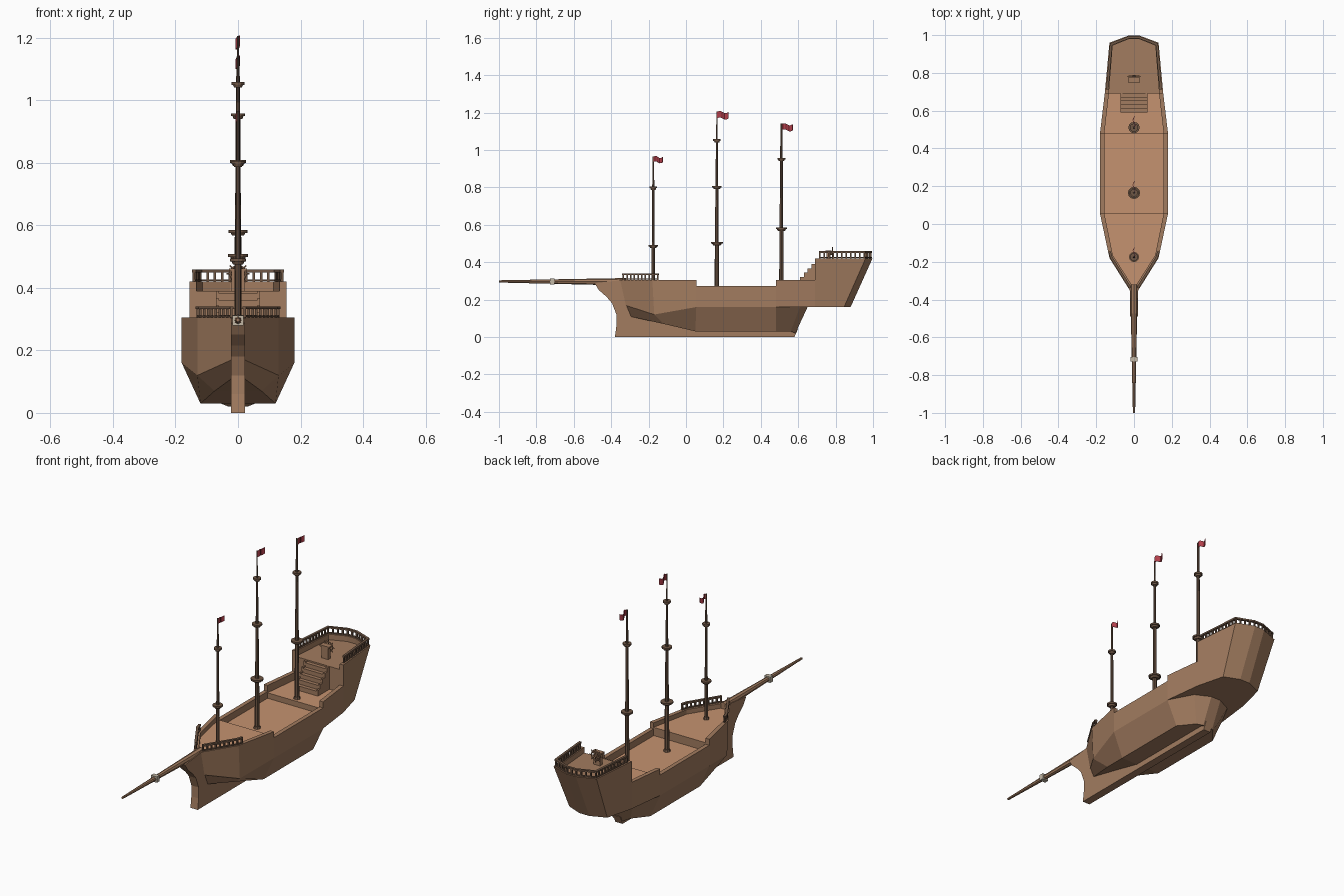
import bpy, bmesh, math
from mathutils import Vector, Matrix

if "Cube" in bpy.data.objects:
    bpy.data.objects.remove(bpy.data.objects["Cube"])


def material(name, rgb):
    m = bpy.data.materials.new(name)
    m.diffuse_color = (*rgb, 1)
    m.use_nodes = True
    m.node_tree.nodes["Principled BSDF"].inputs["Base Color"].default_value = m.diffuse_color
    return m


WOOD = material("hull_wood", (0.36, 0.20, 0.115))
DECK = material("deck_wood", (0.56, 0.29, 0.16))
DARK = material("mast_wood", (0.16, 0.095, 0.06))
RED = material("flag_red", (0.45, 0.05, 0.07))
ROPE = material("rope", (0.55, 0.48, 0.38))


def finish(name, bm, *mats):
    bmesh.ops.recalc_face_normals(bm, faces=bm.faces)
    me = bpy.data.meshes.new(name)
    bm.to_mesh(me)
    bm.free()
    for m in mats:
        me.materials.append(m)
    ob = bpy.data.objects.new(name, me)
    bpy.context.collection.objects.link(ob)
    return ob


def mirrored_grid(bm, rows):
    """Verts indexed [side][row][i]; side 1 mirrors side 0 across x."""
    return [[[bm.verts.new((s * x, y, z)) for x, y, z in row] for row in rows] for s in (1, -1)]


def skin(bm, v):
    for side in v:
        for a, b in zip(side, side[1:]):
            for i in range(len(a) - 1):
                bm.faces.new((a[i], a[i + 1], b[i + 1], b[i]))


def across(bm, v, r):
    return bm.faces.new(v[0][r] + v[1][r][::-1])


def box(bm, centre, size):
    m = Matrix.Translation(centre) @ Matrix.Diagonal((*size, 1))
    bmesh.ops.create_cube(bm, size=1, matrix=m)


def beam(bm, p, q, w, h):
    p, q = Vector(p), Vector(q)
    d = q - p
    m = Matrix.Translation((p + q) / 2) @ d.to_track_quat('Y', 'Z').to_matrix().to_4x4()
    bmesh.ops.create_cube(bm, size=1, matrix=m @ Matrix.Diagonal((w, d.length + w * 0.5, h, 1)))


def cone(bm, p, q, r1, r2, n=8):
    p, q = Vector(p), Vector(q)
    d = q - p
    m = Matrix.Translation((p + q) / 2) @ d.to_track_quat('Z', 'Y').to_matrix().to_4x4()
    bmesh.ops.create_cone(bm, cap_ends=True, segments=n, radius1=r1, radius2=r2,
                          depth=d.length, matrix=m)


# Lower hull: faceted loft from the bilge line to the chine
bilge = [(.02, -.325, .17), (.13, -.17, .12), (.18, .055, .16), (.18, .48, .16),
         (.11, .61, .16), (.03, .65, .16)]
chine = [(.02, -.30, .11), (.075, -.12, .07), (.12, .05, .03), (.12, .48, .03),
         (.055, .56, .03), (.03, .585, .02)]
bm = bmesh.new()
v = mirrored_grid(bm, [bilge, chine])
skin(bm, v)
for i in range(5):
    bm.faces.new((v[0][1][i], v[0][1][i + 1], v[1][1][i + 1], v[1][1][i]))
for e in (0, -1):
    bm.faces.new((v[0][0][e], v[0][1][e], v[1][1][e], v[1][0][e]))
across(bm, v, 0)
finish("lower_hull", bm, WOOD)


def hull_zone(name, bottom, top, inner, z_top, z_deck, wrap=None, deck=DECK):
    """Upper hull section with bulwarks round a sunken deck; wrap closes one end (0 or -1)."""
    bm = bmesh.new()
    v = mirrored_grid(bm, [bottom, [(*p, z_top) for p in top],
                           [(*p, z_top) for p in inner], [(*p, z_deck) for p in inner]])
    skin(bm, v)
    for e in (0, -1):
        if e == wrap:
            for r in range(3):
                bm.faces.new((v[0][r][e], v[1][r][e], v[1][r + 1][e], v[0][r + 1][e]))
        else:
            for s in v:
                bm.faces.new([s[r][e] for r in range(4)])
            bm.faces.new((v[0][0][e], v[0][3][e], v[1][3][e], v[1][0][e]))
    across(bm, v, 0)
    across(bm, v, 3).material_index = 1
    finish(name, bm, WOOD, deck)


hull_zone("bow_section", bilge[:3], [(.02, -.355), (.13, -.18), (.18, .055)],
          [(.01, -.325), (.112, -.165), (.157, .055)], .305, .28, 0)
hull_zone("waist_section", bilge[2:4], [(.18, .055), (.18, .48)],
          [(.157, .055), (.157, .48)], .272, .235)
hull_zone("aft_section", [(.18, .48, .16), (.155, .69, .16)], [(.18, .48), (.155, .69)],
          [(.157, .48), (.133, .69)], .305, .265)
hull_zone("stern_castle", [(.155, .69, .16), (.115, .845, .16), (.03, .88, .16)],
          [(.155, .69), (.13, .96), (.03, .997)],
          [(.133, .69), (.113, .945), (.025, .98)], .42, .39, -1, WOOD)

# Stem and keel: one side profile given thickness
profile = [(-.33, .305), (-.49, .288), (-.465, .25), (-.425, .215), (-.395, .18), (-.372, .12),
           (-.372, .06), (-.38, 0), (.58, 0), (.60, .045), (.05, .045), (-.25, .12), (-.31, .2)]
bm = bmesh.new()
f = bm.faces.new([bm.verts.new((-.022, y, z)) for y, z in profile])
g = bmesh.ops.extrude_face_region(bm, geom=[f])['geom']
bmesh.ops.translate(bm, vec=(.044, 0, 0), verts=[x for x in g if isinstance(x, bmesh.types.BMVert)])
finish("stem_and_keel", bm, WOOD)

# Bowsprit with its lashing
bm = bmesh.new()
cone(bm, (0, -.32, .295), (0, -1, .297), .02, .006)
finish("bowsprit", bm, WOOD)
bm = bmesh.new()
box(bm, (0, -.715, .296), (.036, .024, .032))
finish("bowsprit_lashing", bm, ROPE)


def railing(name, path, z, h, gap=.024):
    """Balustrade along an xy path: top rail, foot rail and evenly spaced posts."""
    bm = bmesh.new()
    for a, b in zip(path, path[1:]):
        a, b = Vector((*a, 0)), Vector((*b, 0))
        for dz, w, t in ((h - .004, .013, .009), (.004, .010, .005)):
            o = Vector((0, 0, z + dz))
            beam(bm, a + o, b + o, w, t)
        n = max(1, round((b - a).length / gap))
        for i in range(n + 1):
            c = a.lerp(b, i / n)
            box(bm, (c.x, c.y, z + h / 2), (.008, .008, h))
    finish(name, bm, DARK)


for s, side in ((1, "right"), (-1, "left")):
    railing("bow_rail_" + side, [(s * .022, -.335), (s * .12, -.178), (s * .128, -.15)], .305, .035)
stern = [(.141, .715), (.121, .952), (.027, .988)]
railing("stern_rail", stern + [(-x, y) for x, y in stern[::-1]], .42, .038)

# Stairs up to the stern castle, with side cheeks
bm = bmesh.new()
for i in range(5):
    y0, z1 = .59 + i * .02, .29 + i * .023
    box(bm, (0, (y0 + .695) / 2, (.26 + z1) / 2), (.124, .695 - y0, z1 - .26))
    for s in (-1, 1):
        box(bm, (s * .066, (y0 + .69) / 2, (.255 + z1) / 2), (.010, .69 - y0, z1 - .24))
finish("stern_stairs", bm, WOOD)

# Helm: stand and spoked wheel
bm = bmesh.new()
box(bm, (0, .762, .42), (.04, .022, .07))
box(bm, (0, .762, .457), (.056, .030, .008))
finish("helm_stand", bm, WOOD)
bm = bmesh.new()
hub = Vector((0, .783, .445))
cone(bm, hub - Vector((0, .012, 0)), hub + Vector((0, .005, 0)), .007, .007)
for i in range(8):
    a, b = i * math.pi / 4, (i + 1) * math.pi / 4
    da, db = Vector((math.cos(a), 0, math.sin(a))), Vector((math.cos(b), 0, math.sin(b)))
    cone(bm, hub, hub + da * .037, .002, .002, 6)
    cone(bm, hub + da * .026, hub + db * .026, .0035, .0035, 6)
finish("helm_wheel", bm, WOOD)


def mast(name, y, base, top, r, tops, flag_len, flag_h):
    """Stepped mast, dished lookout platforms and a waving pennant."""
    bm = bmesh.new()
    levels = [base - .01] + [z for z, _ in tops] + [top]
    for i, (a, b) in enumerate(zip(levels, levels[1:])):
        cone(bm, (0, y, a), (0, y, b), r * (1 - .22 * i), r * (.86 - .22 * i))
    cone(bm, (0, y, base), (0, y, base + .012), r * 1.5, r * 1.2)
    finish(name + "_mast", bm, DARK)
    bm = bmesh.new()
    for z, pr in tops:
        cone(bm, (0, y, z - .010), (0, y, z - .001), pr * .62, pr * .8, 12)
        cone(bm, (0, y, z - .001), (0, y, z + .008), pr, pr, 12)
    finish(name + "_lookouts", bm, DARK)
    bm = bmesh.new()
    prev = None
    for i in range(7):
        t = i / 6
        x, dz = .006 * math.sin(t * 7), .006 * math.sin(t * 6.3)
        cur = [bm.verts.new((x, y + t * flag_len, top - k * flag_h + dz - .003)) for k in (0, 1)]
        if prev:
            bm.faces.new((prev[0], cur[0], cur[1], prev[1]))
        prev = cur
    ob = finish(name + "_flag", bm, RED)
    mod = ob.modifiers.new("thickness", 'SOLIDIFY')
    mod.thickness, mod.offset = .003, 0


mast("fore", -.175, .28, .965, .010, [(.485, .026), (.797, .020)], .05, .028)
mast("main", .165, .235, 1.205, .0125, [(.50, .032), (.80, .026), (1.05, .020)], .062, .034)
mast("mizzen", .51, .265, 1.14, .012, [(.577, .030), (.95, .022)], .06, .032)
